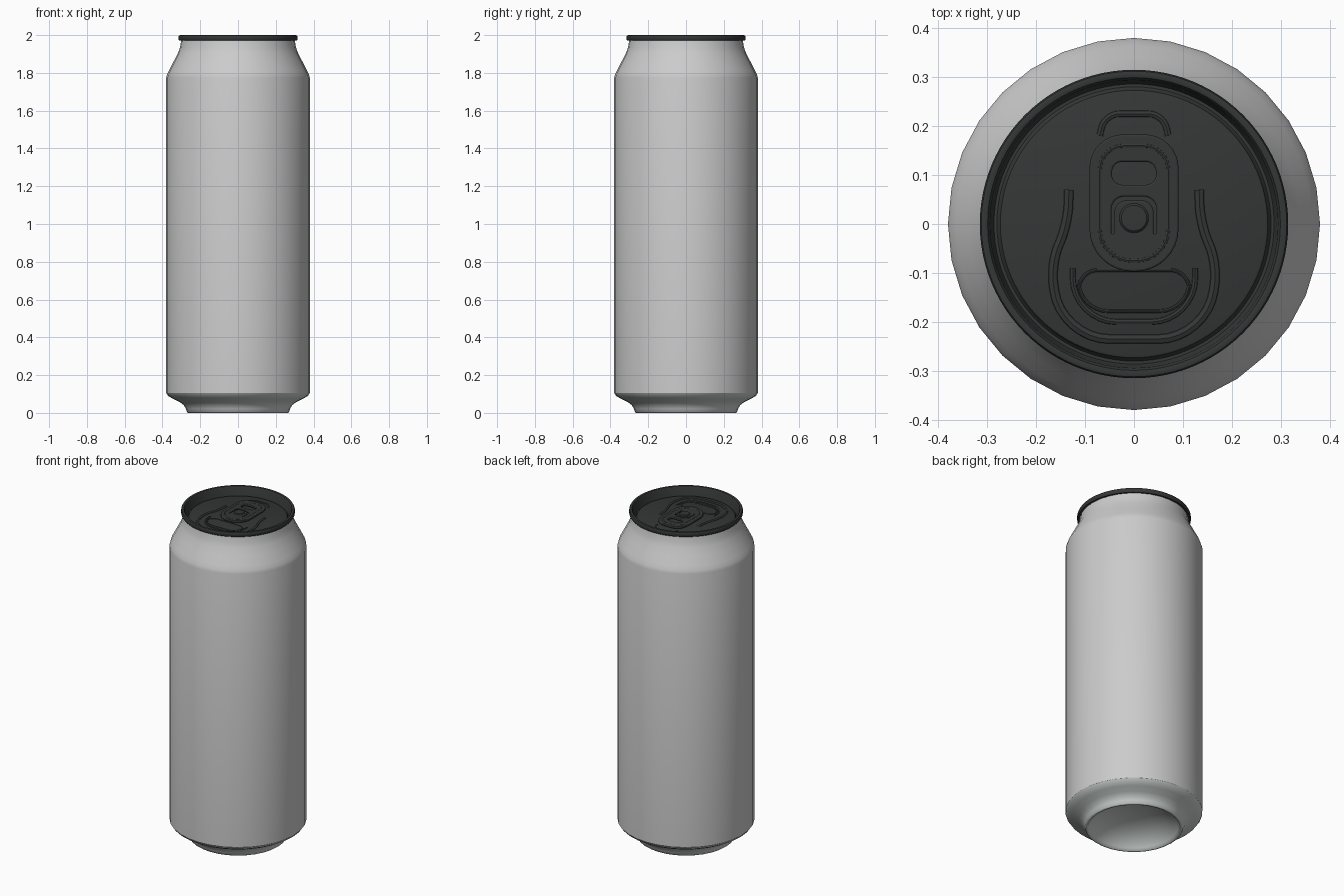
import bpy, bmesh, math
from mathutils import Vector
from mathutils.geometry import interpolate_bezier

if "Cube" in bpy.data.objects:
    bpy.data.objects.remove(bpy.data.objects["Cube"])


def material(name, rgb):
    m = bpy.data.materials.new(name)
    m.diffuse_color = (*rgb, 1)
    m.use_nodes = True
    m.node_tree.nodes["Principled BSDF"].inputs["Base Color"].default_value = m.diffuse_color
    return m


DARK = material("dark_lid", (0.035, 0.038, 0.037))
BASE = material("base_metal", (0.58, 0.62, 0.6))


def finish(obj, mat, angle):
    bpy.ops.object.select_all(action='DESELECT')
    obj.select_set(True)
    bpy.context.view_layer.objects.active = obj
    if obj.type == 'CURVE':
        bpy.ops.object.convert(target='MESH')
        obj = bpy.context.object
    if mat:
        obj.data.materials.clear()
        obj.data.materials.append(mat)
    bpy.ops.object.shade_smooth_by_angle(angle=math.radians(angle))
    return obj


def lathe(name, profile, sides, mat=None, angle=40):
    """Revolve (radius, z) points, listed from bottom/outside to top/inside."""
    bm = bmesh.new()
    rings = []
    for r, z in profile:
        if r == 0:
            rings.append([bm.verts.new((0, 0, z))] * sides)
        else:
            rings.append([bm.verts.new((r * math.cos(a), r * math.sin(a), z))
                          for a in (math.tau * i / sides for i in range(sides))])
    for low, high in zip(rings, rings[1:]):
        for i in range(sides):
            j = (i + 1) % sides
            bm.faces.new(dict.fromkeys((low[i], low[j], high[j], high[i])))
    mesh = bpy.data.meshes.new(name)
    bm.to_mesh(mesh)
    bm.free()
    obj = bpy.data.objects.new(name, mesh)
    bpy.context.collection.objects.link(obj)
    return finish(obj, mat, angle)


def rounded(corners, cyclic=True):
    """Round every corner (x, y, cut length) of an outline."""
    pts, n = [], len(corners)
    for i, (x, y, r) in enumerate(corners):
        c = Vector((x, y, 0))
        if not cyclic and i in (0, n - 1):
            pts.append(c)
            continue
        before = Vector((*corners[i - 1][:2], 0))
        after = Vector((*corners[(i + 1) % n][:2], 0))
        a = c + (before - c).normalized() * r
        b = c + (after - c).normalized() * r
        pts += interpolate_bezier(a, a.lerp(c, 0.55), b.lerp(c, 0.55), b, 9)
    return pts


def box(x, y0, y1, low_r, high_r):
    return rounded([(-x, y0, low_r), (x, y0, low_r), (x, y1, high_r), (-x, y1, high_r)])


def curve(name, outlines, z, bevel, extrude=0, fill=False, cyclic=True):
    """A filled plate with holes, or a round bead following the outline."""
    c = bpy.data.curves.new(name, 'CURVE')
    c.dimensions = '2D' if fill else '3D'
    c.fill_mode = 'BOTH' if fill else 'FULL'
    c.bevel_depth, c.bevel_resolution, c.extrude = bevel, 2, extrude
    for pts in outlines:
        s = c.splines.new('POLY')
        s.points.add(len(pts) - 1)
        for p, q in zip(s.points, pts):
            p.co = (q.x, q.y, 0, 1)
        s.use_cyclic_u = cyclic
    obj = bpy.data.objects.new(name, c)
    obj.location.z = z
    bpy.context.collection.objects.link(obj)
    return finish(obj, DARK, 40)


# Can wall with sloping shoulder and neck
lathe("can_body", [(0.38, 0.105), (0.38, 1.775), (0.375, 1.793), (0.364, 1.815),
                   (0.34, 1.862), (0.318, 1.905), (0.307, 1.935), (0.301, 1.972)], 32)

# Stepped foot and domed underside
lathe("can_base", [(0, 0.105), (0.08, 0.1), (0.16, 0.08), (0.22, 0.045), (0.247, 0.015),
                   (0.256, 0.002), (0.264, 0), (0.271, 0.005), (0.276, 0.022),
                   (0.288, 0.042), (0.31, 0.058), (0.345, 0.075), (0.37, 0.09),
                   (0.38, 0.105)], 32, BASE, 60)

# Seamed rim, countersink groove and panel
PANEL = 1.952
lathe("lid", [(0.3, 1.972), (0.311, 1.971), (0.315, 1.976), (0.315, 1.992), (0.312, 1.998),
              (0.306, 2.0), (0.299, 1.998), (0.294, 1.99), (0.29, 1.945), (0.286, 1.937),
              (0.28, 1.937), (0.276, 1.942), (0.273, 1.95), (0.268, PANEL), (0, PANEL)],
      96, DARK)

# Pressed relief on the panel
curve("mouth_score", [box(0.113, -0.178, -0.094, 0.06, 0.04)], PANEL - 0.001, 0.004)
curve("mouth_bead", [rounded([(-0.125, -0.09, 0), (-0.125, -0.2, 0.09),
                              (0.125, -0.2, 0.09), (0.125, -0.09, 0)], False)],
      PANEL - 0.003, 0.007, cyclic=False)
curve("outer_bead", [rounded([(-0.133, 0.07, 0), (-0.135, 0.0, 0.04), (-0.17, -0.08, 0.04),
                              (-0.15, -0.235, 0.1), (0.15, -0.235, 0.1), (0.17, -0.08, 0.04),
                              (0.135, 0.0, 0.04), (0.133, 0.07, 0)], False)],
      PANEL - 0.006, 0.012, cyclic=False)
curve("finger_bead", [rounded([(-0.07, 0.18, 0), (-0.06, 0.225, 0.03),
                               (0.06, 0.225, 0.03), (0.07, 0.18, 0)], False)],
      PANEL - 0.004, 0.008, cyclic=False)

# Pull tab with finger hole and curved slot around the rivet
slot = rounded([(-0.05, -0.025, 0.006), (-0.036, -0.025, 0.006), (-0.036, 0.044, 0.02),
                (0.036, 0.044, 0.02), (0.036, -0.025, 0.006), (0.05, -0.025, 0.006),
                (0.05, 0.06, 0.03), (-0.05, 0.06, 0.03)])
curve("pull_tab", [box(0.087, -0.093, 0.179, 0.083, 0.065),
                   box(0.049, 0.076, 0.131, 0.025, 0.025), slot],
      PANEL + 0.012, 0.004, 0.003, fill=True)
curve("tab_ridge", [box(0.07, -0.075, 0.16, 0.065, 0.05)], PANEL + 0.016, 0.005)
rivet = lathe("rivet", [(0.03, PANEL), (0.03, PANEL + 0.02), (0.026, PANEL + 0.024),
                        (0, PANEL + 0.025)], 32, DARK)
rivet.location.y = 0.012
